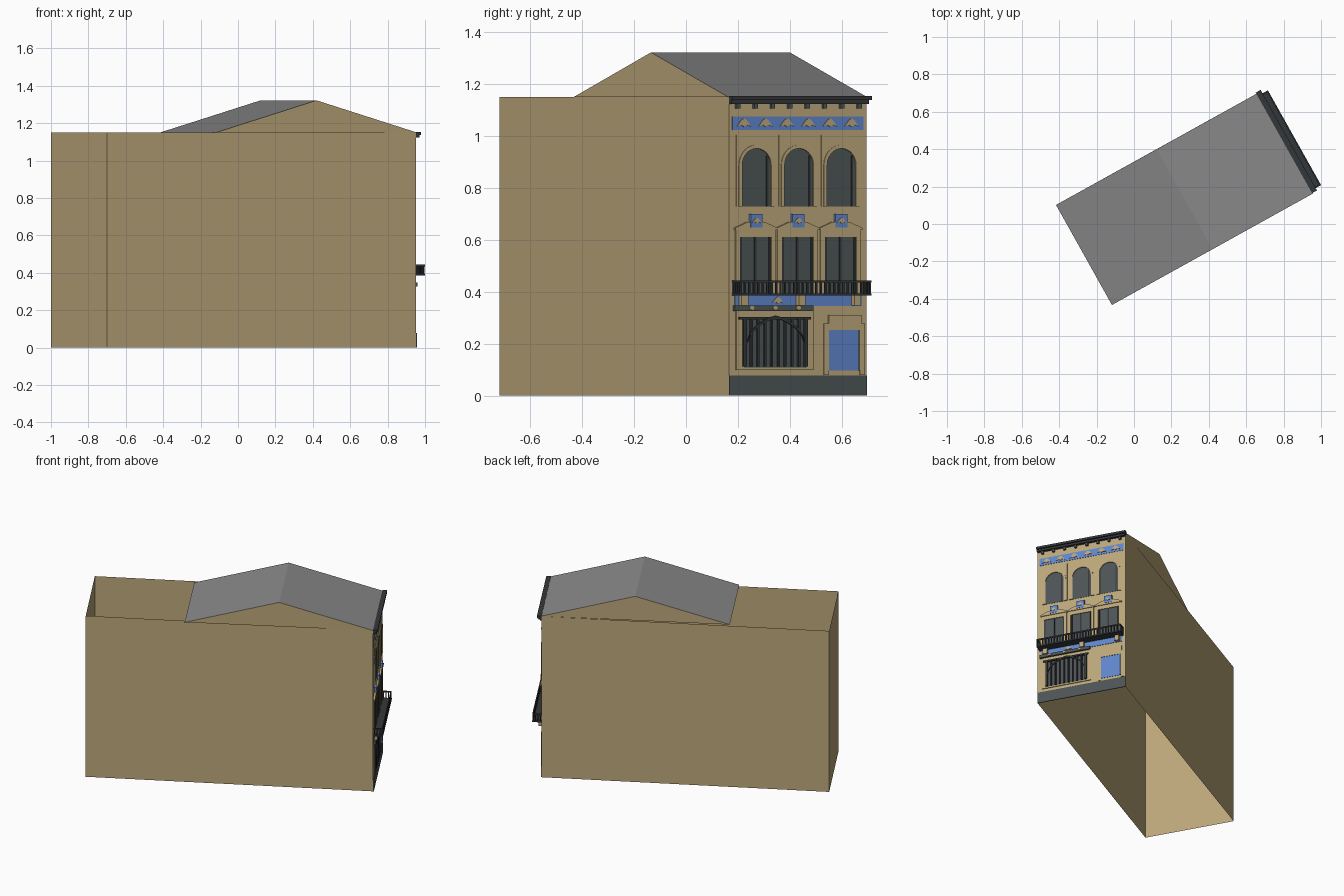
import bpy, bmesh, math
from mathutils import Matrix

if "Cube" in bpy.data.objects:
    bpy.data.objects.remove(bpy.data.objects["Cube"])

def material(name, rgb):
    m = bpy.data.materials.new(name)
    m.diffuse_color = (*rgb, 1)
    m.use_nodes = True
    m.node_tree.nodes["Principled BSDF"].inputs["Base Color"].default_value = m.diffuse_color
    return m

TAN = material("sandstone", (.50, .385, .195))
ROOF = material("roof_grey", (.25, .25, .255))
DARK = material("slate_grey", (.075, .09, .092))
IRON = material("iron_dark", (.034, .038, .042))
BLUE = material("blue_paint", (.115, .24, .61))

# Facade frame: local x runs along the facade, local -y points outwards
ANGLE = math.radians(29.3)
FACADE = Matrix.Translation((.952, .165, 0)) @ Matrix.Rotation(ANGLE + math.pi / 2, 4, 'Z')
WIDTH = .608

def add_object(name, bm, mats, matrix=None):
    bmesh.ops.recalc_face_normals(bm, faces=bm.faces)
    me = bpy.data.meshes.new(name)
    bm.to_mesh(me)
    bm.free()
    for m in mats:
        me.materials.append(m)
    ob = bpy.data.objects.new(name, me)
    if matrix:
        ob.matrix_world = matrix
    bpy.context.collection.objects.link(ob)
    return ob

def plates(name, mat, items):
    """Each item: (outline in (u, z), back depth, front depth), extruded outwards."""
    bm = bmesh.new()
    for pts, n0, n1 in items:
        back = [bm.verts.new((u, -n0, z)) for u, z in pts]
        front = [bm.verts.new((u, -n1, z)) for u, z in pts]
        bm.faces.new(front)
        bm.faces.new(back[::-1])
        for i in range(len(pts)):
            j = (i + 1) % len(pts)
            bm.faces.new((back[i], back[j], front[j], front[i]))
    return add_object(name, bm, [mat], FACADE)

def rect(u0, u1, z0, z1):
    return [(u0, z0), (u1, z0), (u1, z1), (u0, z1)]

def portal(cu, w, z0, z1, w_in, z_in):
    """Three-sided frame around an opening."""
    return [(cu - w, z0), (cu - w_in, z0), (cu - w_in, z_in), (cu + w_in, z_in),
            (cu + w_in, z0), (cu + w, z0), (cu + w, z1), (cu - w, z1)]

def arch(cu, r, z0, zs, n=14):
    """Round-headed path from left foot to right foot."""
    return ([(cu - r, z0)] + [(cu - r * math.cos(math.pi * i / n), zs + r * math.sin(math.pi * i / n))
            for i in range(n + 1)] + [(cu + r, z0)])

def palmette(cu, cz, s=1):
    half = [(0, .02), (.012, .013), (.031, -.011), (.012, -.005), (0, -.013)]
    pts = half + [(-x, z) for x, z in half[-2:0:-1]]
    return [(cu + x * s, cz + z * s) for x, z in pts]

def world_faces(name, verts, faces, mats, rule=lambda f: 0):
    bm = bmesh.new()
    vs = [bm.verts.new(v) for v in verts]
    for f in faces:
        bm.faces.new([vs[i] for i in f])
    bm.normal_update()
    for f in bm.faces:
        f.material_index = rule(f)
    return add_object(name, bm, mats)

# Open box of walls
base = [(.952, .165), (.655, .696), (-1, -.188), (-.70, -.719)]
world_faces("walls", [(x, y, z) for z in (0, 1.15) for x, y in base],
            [(i, (i + 1) % 4, (i + 1) % 4 + 4, i + 4) for i in range(4)], [TAN])

# Pitched roof over the front part, triangular gables in wall colour
near = [(.957, .163, 1.15), (.42, -.135, 1.322), (-.118, -.433, 1.15)]
far = [(x - .299, y + .535, z) for x, y, z in near]
world_faces("roof", near + far, [(0, 3, 4, 1), (1, 4, 5, 2), (0, 1, 2), (3, 5, 4)],
            [ROOF, TAN], lambda f: 1 if len(f.verts) == 3 else 0)

# Plinth and cornice
plates("plinth", DARK, [(rect(0, WIDTH, 0, .077), 0, .005)])
plates("cornice", IRON, [(rect(0, .607, 1.124, 1.138), 0, .02),
                         (rect(0, .616, 1.138, 1.154), 0, .03)])
plates("cornice_brackets", DARK, [(rect(c - .008, c + .008, 1.106, 1.124), 0, .014)
                                  for c in [.036 + .0765 * i for i in range(8)]])

# Painted frieze with palmettes
plates("frieze", BLUE, [(rect(.014, .594, 1.024, 1.075), 0, .003)])
plates("frieze_ornaments", TAN, [(palmette(.064 + .095 * i, 1.048), .003, .007) for i in range(6)])

# Top floor: arched windows
tops = [.119, .306, .494]
SPRING = .888
plates("arched_glass", DARK, [(arch(c, .064, .728, SPRING), 0, .002) for c in tops])
plates("arched_mullions", IRON, [(rect(c + .045, c + .053, .728, .925), .002, .004) for c in tops])
plates("arch_panels", TAN, [([(c - .087, .728)] + arch(c, .068, .728, SPRING) +
       [(c + .087, .728), (c + .087, 1.003), (c - .087, 1.003)], 0, .005) for c in tops])
plates("arch_mouldings", TAN, [(arch(c, .078, .728, SPRING) + arch(c, .064, .728, SPRING)[::-1], 0, .008)
       for c in tops])

# Middle floor: rectangular windows with pediments
mids = [.115, .300, .490]
plates("middle_glass", DARK, [(rect(c - .07, c + .07, .385, .61), 0, .002) for c in mids])
plates("middle_mullions", IRON, [(rect(c + d - .004, c + d + .004, .385, .61), .002, .005)
       for c in mids for d in (-.064, 0, .064)])
plates("middle_frames", TAN, [(portal(c, .088, .385, .64, .07, .61), 0, .007) for c in mids])
plates("pediments", TAN, [([(c - .093, .638), (c + .093, .638), (c + .093, .646), (c + .04, .668),
       (c - .04, .668), (c - .093, .646)], 0, .012) for c in mids])
plates("pediment_tiles", BLUE, [(rect(c - .026, c + .026, .648, .70), 0, .014) for c in mids])
plates("pediment_ornaments", TAN, [(palmette(c, .672, .7), .014, .017) for c in mids])

# Balcony: slab, rails, balusters
U0, U1, OUT = .014, .595, .063
plates("balcony_slab", IRON, [(rect(U0, U1, .385, .394), 0, OUT)])
plates("balcony_rail", IRON, [(rect(U0, U1, .435, .444), OUT - .008, OUT - .001),
                              (rect(U0, U0 + .007, .435, .444), 0, OUT - .008),
                              (rect(U1 - .007, U1, .435, .444), 0, OUT - .008)])
bars = [(rect(c - .0035, c + .0035, .394, .435), OUT - .008, OUT - .002)
        for c in [U0 + .004 + (U1 - U0 - .008) * i / 29 for i in range(30)]]
bars += [(rect(u, u + .007, .394, .435), n, n + .006) for u in (U0, U1 - .007) for n in (.005, .022, .039)]
plates("balusters", IRON, bars)

# Band under the balcony
plates("balcony_band", BLUE, [(rect(.026, .338, .347, .385), 0, .004),
                              (rect(.338, .585, .345, .385), 0, .004)])
plates("band_ornament", TAN, [(palmette(.213, .365, .8), .004, .008)])
plates("balcony_brackets", TAN, [(rect(c - .015, c + .015, .348, .385), 0, .025) for c in (.058, .31, .555)])
plates("gate_ledge", DARK, [(rect(.018, .365, .326, .347), 0, .018)])
plates("ledge_studs", TAN, [([(c + .011 * math.cos(a * math.pi / 4), .338 + .008 * math.sin(a * math.pi / 4))
       for a in range(8)], .018, .022) for c in (.09, .193, .296)])

# Ground floor gate with iron bars and curved braces
GC = .2
plates("gate_surround", TAN, [(portal(GC, .17, .102, .327, .137, .30), 0, .006),
                              (rect(GC - .17, GC + .17, .099, .108), 0, .006)])
plates("gate_glass", DARK, [(rect(GC - .137, GC + .137, .108, .30), 0, .002)])
gate = [(rect(c - .004, c + .004, .112, .30), .002, .012)
        for c in [GC - .135 + .27 * i / 9 for i in range(10)]]
gate.append((rect(GC - .16, GC + .155, .293, .303), 0, .014))
for s in (-1, 1):
    curve = [(GC + s * (.125 * (1 - t) ** .7), .215 + .093 * t ** .6) for t in [i / 8 for i in range(9)]]
    gate.append((curve + [(u, z - .011) for u, z in curve[::-1]], .012, .016))
    gate.append((rect(GC + s * .135 - .007, GC + s * .135 + .007, .112, .30), .002, .014))
plates("gate_bars", IRON, gate)

# Ground floor door
DC = .508
plates("door_surround", TAN, [(portal(DC, .09, .08, .278, .069, .252), 0, .006),
                              (rect(DC - .07, DC + .075, .278, .31), 0, .006)])
plates("door", BLUE, [(rect(DC - .069, DC + .069, .096, .252), 0, .003)])
plates("door_edge", DARK, [(rect(DC + .060, DC + .069, .096, .252), .003, .006)])
